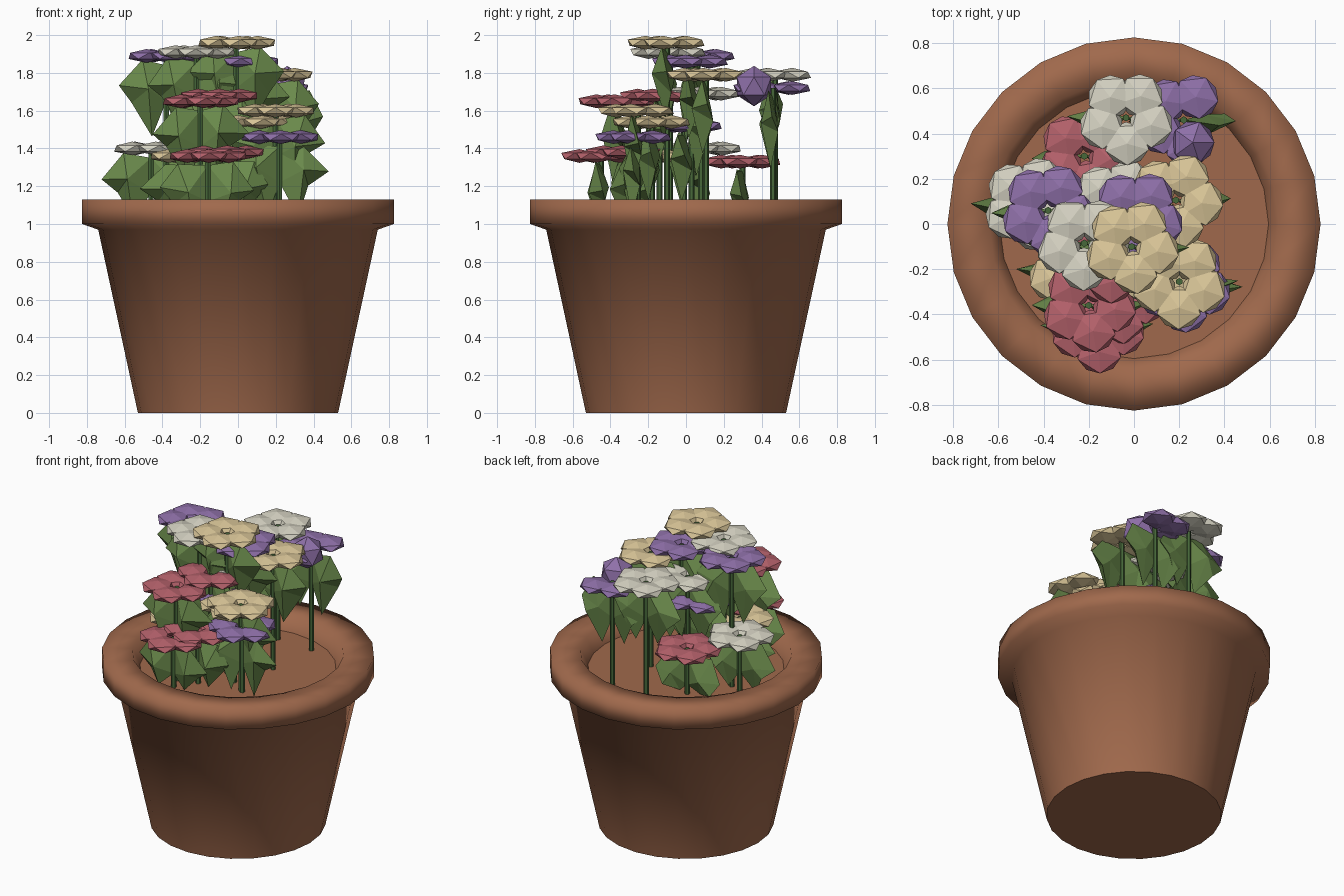
import bpy, bmesh, math, random
from mathutils import Matrix, Vector

if "Cube" in bpy.data.objects:
    bpy.data.objects.remove(bpy.data.objects["Cube"])

random.seed(4)


def material(name, hexcode):
    def lin(c):
        c /= 255
        return c / 12.92 if c < 0.04045 else ((c + 0.055) / 1.055) ** 2.4
    m = bpy.data.materials.new(name)
    m.diffuse_color = [lin(int(hexcode[i:i + 2], 16)) for i in (0, 2, 4)] + [1]
    m.use_nodes = True
    m.node_tree.nodes["Principled BSDF"].inputs["Base Color"].default_value = m.diffuse_color
    return m


TERRACOTTA = material("terracotta", "A0694C")
LEAF = material("leaf green", "6B8B4C")
STEM = material("stem green", "47683A")
PETAL = {
    "white": material("white petal", "D6D3C3"),
    "cream": material("cream petal", "DBC799"),
    "purple": material("purple petal", "8F70A9"),
    "red": material("red petal", "B6626C"),
}


def finish(bm, name, mat):
    bmesh.ops.recalc_face_normals(bm, faces=bm.faces)
    mesh = bpy.data.meshes.new(name)
    bm.to_mesh(mesh)
    bm.free()
    mesh.materials.append(mat)
    ob = bpy.data.objects.new(name, mesh)
    bpy.context.collection.objects.link(ob)
    return ob


# Pot: lathed profile with a rolled rim, bottom cap and soil-level floor
def make_pot():
    profile = [(0.53, 0), (0.74, 0.97), (0.825, 1.0), (0.825, 1.13),
               (0.64, 1.13), (0.595, 1.03)]
    n = 24
    bm = bmesh.new()
    rings = [[bm.verts.new((r * math.sin(math.tau * i / n),
                            r * math.cos(math.tau * i / n), z))
              for i in range(n)] for r, z in profile]
    for a, b in zip(rings, rings[1:]):
        for i in range(n):
            j = (i + 1) % n
            bm.faces.new((a[i], a[j], b[j], b[i])).smooth = True
    bm.faces.new(rings[0])
    bm.faces.new(rings[-1])
    finish(bm, "pot", TERRACOTTA)


# Flower head: five flattened, faceted petals around a small open centre
def make_head(colour, x, y, z, turn, upright=None):
    bm = bmesh.new()
    for i in range(5):
        a = turn + math.tau * i / 5
        if i == upright:
            place = Matrix.Translation((0.26, 0.36, z + 0.01))
        else:
            place = (Matrix.Translation((x, y, z)) @ Matrix.Rotation(a, 4, 'Z')
                     @ Matrix.Translation((0.115, 0, 0))
                     @ Matrix.Diagonal((1, 1.05, 0.34, 1)))
        bmesh.ops.create_icosphere(bm, subdivisions=1, radius=0.107, matrix=place)
    finish(bm, colour + "_flower", PETAL[colour])


# Stem: thin straight rod
def make_stem(x, y, z):
    bm = bmesh.new()
    h = z - 1.02
    bmesh.ops.create_cone(bm, cap_ends=True, segments=6, radius1=0.016,
                          radius2=0.016, depth=h,
                          matrix=Matrix.Translation((x, y, 1.02 + h / 2)))
    finish(bm, "stem", STEM)


# Leaf pair: broad pointed blades, ridged front and back, mirrored about the stem
def make_leaves(x, y, z):
    bm = bmesh.new()
    for side in (-1, 1):
        def vert(px, py, pz, wobble=0.02):
            j = [random.uniform(-wobble, wobble) for _ in range(3)]
            p = Vector((x + side * (px + j[0]), y + py + j[1] * 0.6, z + pz + j[2]))
            p.z = max(p.z, 1.035)
            return bm.verts.new(p)
        outline = [vert(0, 0, -0.05, 0), vert(0.14, -0.03, -0.03),
                   vert(0.25, 0.0, -0.17), vert(0.17, 0.03, -0.25),
                   vert(0.08, -0.02, -0.42), vert(0, 0, -0.24, 0)]
        ridges = vert(0.11, -0.075, -0.18), vert(0.11, 0.035, -0.17)
        for i in range(6):
            for r in ridges:
                bm.faces.new((outline[i], outline[(i + 1) % 6], r))
    finish(bm, "leaf_pair", LEAF)


# Plants: petal colour and flower-head position
PLANTS = [
    ("white", -0.035, 0.47, 1.79), ("purple", 0.22, 0.46, 1.72),
    ("red", -0.22, 0.30, 1.33), ("white", -0.46, 0.09, 1.40),
    ("purple", -0.38, 0.06, 1.89), ("white", -0.22, -0.085, 1.91),
    ("cream", -0.01, -0.10, 1.96), ("purple", 0.01, 0.03, 1.86),
    ("cream", 0.185, 0.105, 1.79), ("cream", 0.20, -0.255, 1.60),
    ("purple", 0.22, -0.27, 1.46), ("red", -0.20, -0.36, 1.65),
    ("red", -0.16, -0.45, 1.36), ("red", -0.07, -0.32, 1.38),
    ("cream", -0.26, -0.20, 1.36), ("white", -0.07, 0.08, 1.69),
    ("red", -0.10, -0.14, 1.68), ("cream", 0.10, -0.18, 1.54),
    ("purple", -0.10, -0.01, 1.52),
]

make_pot()
for k, (colour, x, y, z) in enumerate(PLANTS):
    turn = math.radians(60 + random.uniform(-8, 8))
    make_head(colour, x, y, z, turn, upright=4 if k == 1 else None)
    make_stem(x, y, z)
    make_leaves(x, y, z)
